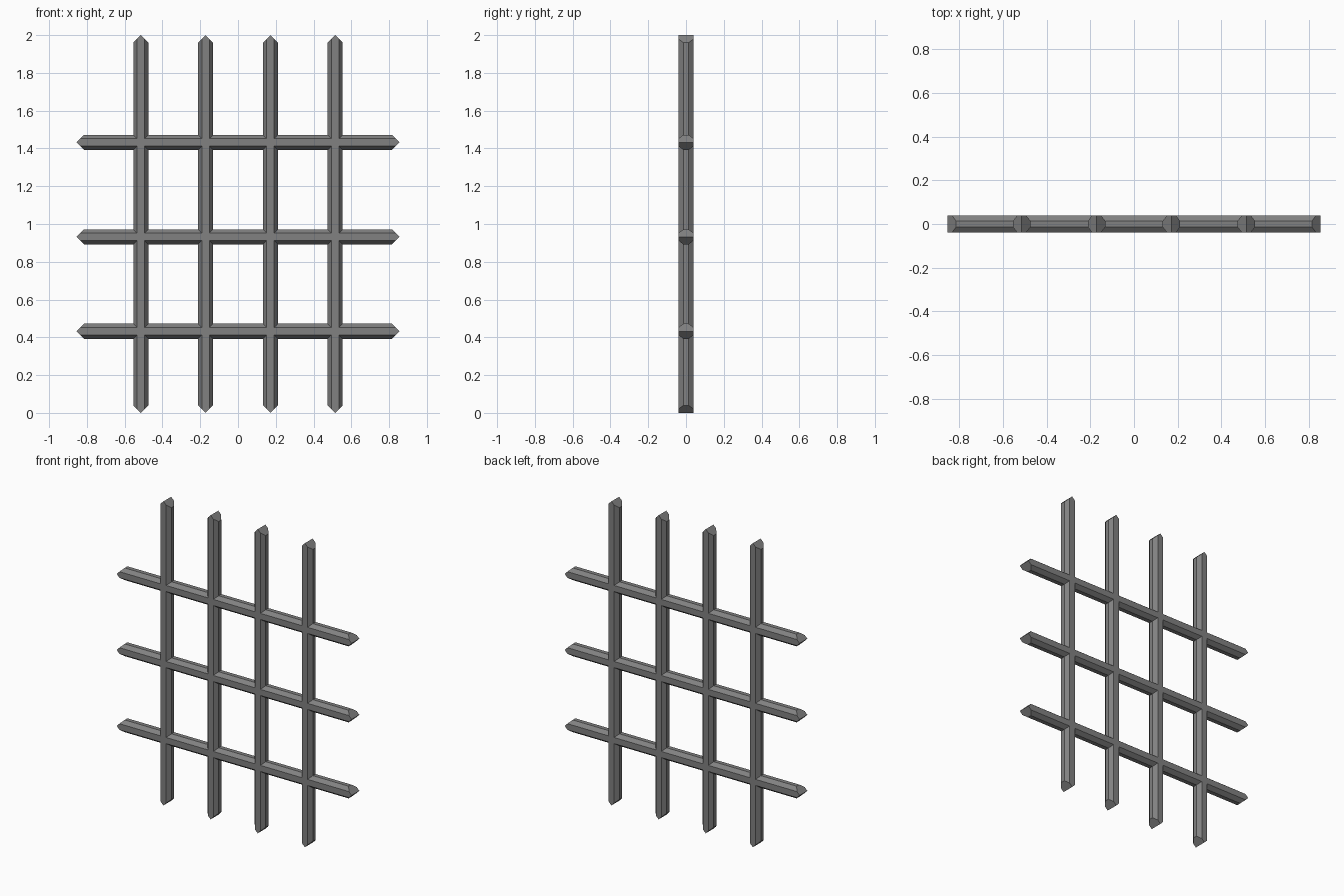
import bpy
import bmesh
from math import pi

# Remove the default cube
cube = bpy.data.objects.get("Cube")
if cube:
    bpy.data.objects.remove(cube, do_unlink=True)

# One iron grey for the whole lattice
iron = bpy.data.materials.new("iron grey")
iron.use_nodes = True
iron.diffuse_color = (0.22, 0.22, 0.22, 1)
iron.node_tree.nodes["Principled BSDF"].inputs["Base Color"].default_value = iron.diffuse_color

HALF = 0.04      # half thickness of a bar
FACE = 0.02      # half width of its front and back flats
SIDE = 0.014     # half width of its side flats


def bar_mesh(name, length):
    """Chamfered bar along z, each end cut to a wedge with its ridge along y."""
    half = [(0, -HALF), (FACE, -HALF), (HALF, -SIDE), (HALF, SIDE), (FACE, HALF), (0, HALF)]
    ring = half + [(-x, y) for x, y in reversed(half[1:-1])]
    n = len(ring)
    bm = bmesh.new()
    low, high = [[bm.verts.new((x, y, s * (length / 2 - abs(x)))) for x, y in ring]
                 for s in (-1, 1)]
    for i in range(n):
        j = (i + 1) % n
        bm.faces.new((low[i], low[j], high[j], high[i]))
    # Two sloped faces close each end
    mid = n // 2
    for end in (low, high):
        bm.faces.new(end[:mid + 1])
        bm.faces.new(end[mid:] + end[:1])
    # Merge the split front and back flats
    seams = [bm.edges.get((low[i], high[i])) for i in (0, mid)]
    bmesh.ops.dissolve_edges(bm, edges=seams, use_verts=False)
    bmesh.ops.recalc_face_normals(bm, faces=bm.faces)
    mesh = bpy.data.meshes.new(name)
    bm.to_mesh(mesh)
    bm.free()
    mesh.materials.append(iron)
    return mesh


def place(name, mesh, location, turn=0):
    bar = bpy.data.objects.new(name, mesh)
    bpy.context.collection.objects.link(bar)
    bar.location = location
    bar.rotation_euler.y = turn


# Four uprights
upright = bar_mesh("upright_bar", 2)
for i in range(4):
    place(f"upright_bar_{i + 1}", upright, ((i - 1.5) * 0.343, 0, 1))

# Three crossbars
crossbar = bar_mesh("crossbar", 1.71)
for i in range(3):
    place(f"crossbar_{i + 1}", crossbar, (0, 0, 0.432 + i * 0.5), pi / 2)
